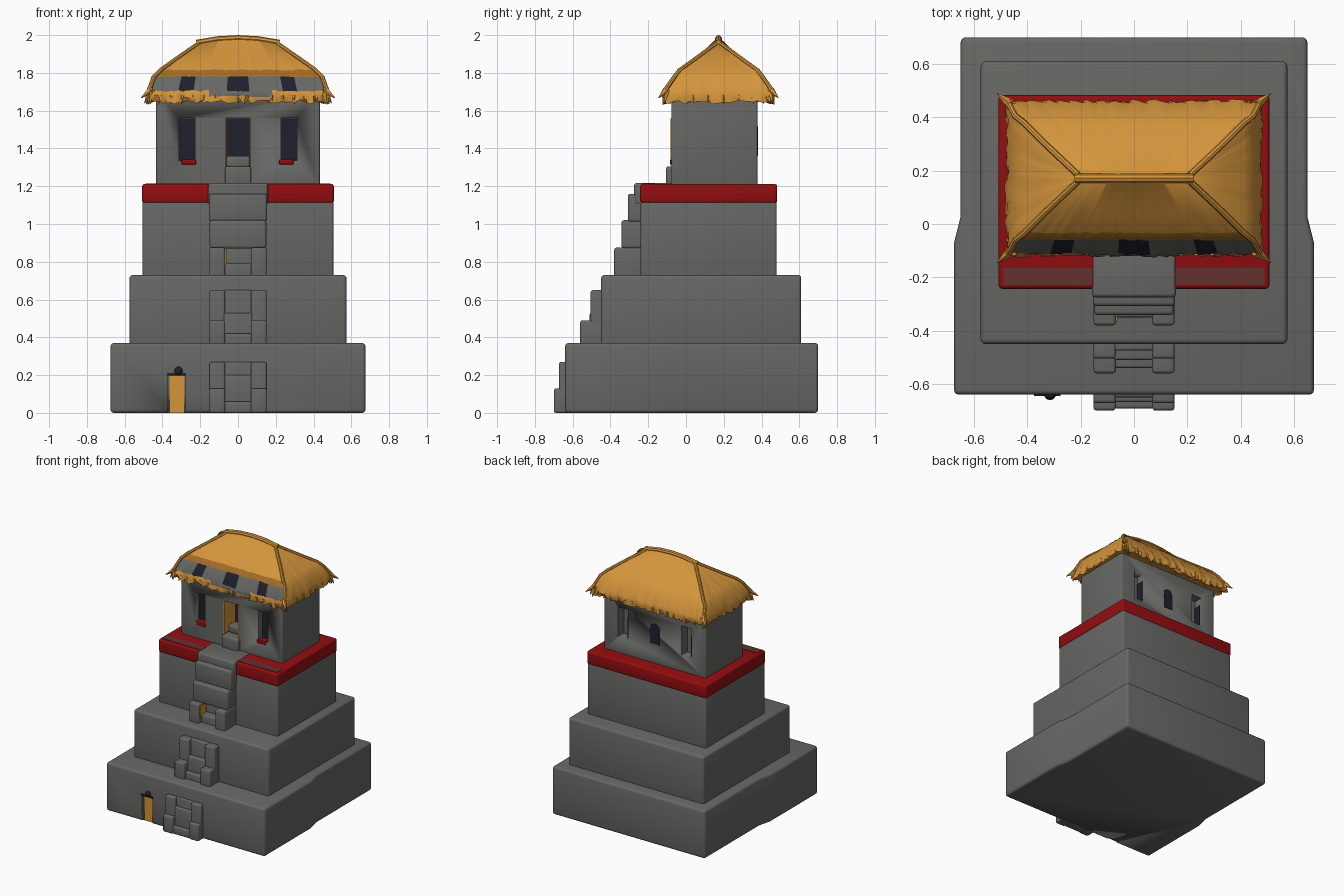
import bpy, bmesh, math, random
from mathutils import Vector, Matrix

random.seed(4)
cube = bpy.data.objects.get("Cube")
if cube:
    bpy.data.objects.remove(cube, do_unlink=True)


def material(name, r, g, b):
    m = bpy.data.materials.new(name)
    m.use_nodes = True
    m.diffuse_color = (r, g, b, 1)
    m.node_tree.nodes["Principled BSDF"].inputs["Base Color"].default_value = (r, g, b, 1)
    return m


STONE = material("grey stone", .135, .137, .128)
RED = material("red paint", .29, .004, .005)
DULL = material("dusty red", .13, .03, .03)
THATCH = material("golden thatch", .66, .3, .045)
SHADE = material("brown thatch", .36, .15, .022)
DARK = material("dark opening", .014, .014, .026)


def activate(ob):
    bpy.ops.object.select_all(action="DESELECT")
    ob.select_set(True)
    bpy.context.view_layer.objects.active = ob


def finish(bm, name, mats, bevel=0):
    bmesh.ops.recalc_face_normals(bm, faces=bm.faces)
    me = bpy.data.meshes.new(name)
    bm.to_mesh(me)
    bm.free()
    for m in mats:
        me.materials.append(m)
    ob = bpy.data.objects.new(name, me)
    bpy.context.collection.objects.link(ob)
    activate(ob)
    if bevel:
        mod = ob.modifiers.new("soft edges", "BEVEL")
        mod.width, mod.segments = bevel, 3
        bpy.ops.object.modifier_apply(modifier=mod.name)
    bpy.ops.object.shade_smooth_by_angle(angle=math.radians(40))
    return ob


def prism(name, outline, z0, z1, mat, bevel=0):
    bm = bmesh.new()
    base = bm.faces.new([bm.verts.new((x, y, z0)) for x, y in outline])
    top = bmesh.ops.extrude_face_region(bm, geom=[base])["geom"]
    verts = [v for v in top if isinstance(v, bmesh.types.BMVert)]
    bmesh.ops.translate(bm, verts=verts, vec=(0, 0, z1 - z0))
    return finish(bm, name, [mat], bevel)


def box(name, x, y, z, mat=STONE, bevel=0):
    outline = [(x[0], y[0]), (x[1], y[0]), (x[1], y[1]), (x[0], y[1])]
    return prism(name, outline, z[0], z[1], mat, bevel)


def carve(ob, x, y, z):
    cutter = box("cutter", x, y, z)
    cutter.hide_render = True
    mod = ob.modifiers.new("opening", "BOOLEAN")
    mod.operation, mod.solver, mod.object = "DIFFERENCE", "EXACT", cutter
    activate(ob)
    bpy.ops.object.modifier_apply(modifier=mod.name)
    bpy.data.objects.remove(cutter, do_unlink=True)


# Stepped platform
right = [(.675, -.64), (.675, -.07), (.65, .03), (.65, .7)]
lower = prism("lower_tier", right + [(-x, y) for x, y in reversed(right)], 0, .37, STONE, .018)
box("middle_tier", (-.575, .575), (-.45, .61), (.34, .73), STONE, .018)
box("upper_tier", (-.505, .505), (-.24, .48), (.7, 1.12), STONE, .012)
box("red_band", (-.508, .508), (-.243, .483), (1.11, 1.212), RED, .014)
for side, x in (("right", (-.49, -.155)), ("left", (.155, .49))):
    box("dusty_ledge_" + side, x, (-.228, -.165), (1.207, 1.215), DULL)

# Ground door
carve(lower, (-.37, -.28), (-.7, -.615), (-.05, .2))
box("ground_door", (-.362, -.284), (-.62, -.612), (0, .195), THATCH)
box("ground_door_lintel", (-.375, -.275), (-.645, -.62), (.197, .21), DARK)
bm = bmesh.new()
bmesh.ops.create_uvsphere(bm, u_segments=10, v_segments=6, radius=.023,
                          matrix=Matrix.Translation((-.315, -.638, .222)))
finish(bm, "door_ornament", [DARK])


# Stairs: rails on both sides and treads between, each part (front y, top z)
def flight(name, base, back, rails, treads):
    for i, (y, top) in enumerate(rails):
        for side, x in (("right", (-.152, -.068)), ("left", (.068, .152))):
            box(f"{name}_rail_{side}_{i}", x, (y, back), (base, top), STONE, .012)
    for i, (y, top) in enumerate(treads):
        box(f"{name}_tread_{i}", (-.075, .075), (y, back), (base, top), STONE, .01)


flight("lower_stair", 0, -.6, [(-.7, .13), (-.672, .27)], [(-.692, .06), (-.668, .2), (-.65, .27)])
flight("middle_stair", .34, -.42, [(-.56, .49), (-.505, .65)], [(-.54, .42), (-.51, .53), (-.475, .65)])
flight("upper_stair", .7, -.2, [(-.38, .875)], [(-.35, .79), (-.29, .88)])
for i, (y, z0, z1) in enumerate([(-.342, .87, 1.02), (-.308, 1.01, 1.16), (-.275, 1.1, 1.217)]):
    box(f"landing_block_{i}", (-.15 - i * .004, .15 + i * .004), (y, -.07), (z0, z1), STONE, .015)
box("niche_side", (-.069, -.062), (-.365, -.3), (.78, .86), THATCH)

# House with recessed openings
house = box("house_walls", (-.433, .433), (-.078, .378), (1.2, 1.7), STONE, .01)
carve(house, (-.065, .065), (-.2, .06), (1.215, 1.56))
box("house_doorway", (-.064, .064), (.052, .059), (1.3, 1.559), DARK)
for side, s in (("right", -1), ("left", 1)):
    box("door_jamb_" + side, sorted((s * .058, s * .064)), (-.082, .05), (1.31, 1.558), THATCH)
    w = (s * .27 - .042, s * .27 + .042)
    carve(house, w, (-.2, -.02), (1.335, 1.56))
    carve(house, w, (.31, .5), (1.335, 1.56))
    box("front_window_" + side, w, (-.028, -.021), (1.336, 1.559), DARK)
    sill = s * .258
    box("red_sill_" + side, (sill - .04, sill + .035), (-.084, -.03), (1.315, 1.342), RED, .004)
    box("back_window_shadow_" + side, (w[0] + .002, w[0] + .009), (.315, .37), (1.34, 1.5), DARK)
box("door_step", (-.07, .07), (-.105, .05), (1.2, 1.305), STONE, .012)
box("door_inner_step", (-.062, .062), (-.03, .052), (1.3, 1.36), STONE, .012)

# Arched back window plate
bm = bmesh.new()
arch = [(-.038, 1.36), (.038, 1.36)]
arch += [(.038 * math.cos(a), 1.48 + .035 * math.sin(a)) for a in [math.pi * i / 8 for i in range(9)]]
face = bm.faces.new([bm.verts.new((x, .376, z)) for x, z in arch])
ext = bmesh.ops.extrude_face_region(bm, geom=[face])["geom"]
bmesh.ops.translate(bm, verts=[v for v in ext if isinstance(v, bmesh.types.BMVert)], vec=(0, .006, 0))
finish(bm, "back_window", [DARK])

# Hipped thatch roof lofted through rectangular rings (half x, half y, height, raggedness)
RINGS = [(.21, .012, 1.955, 0), (.33, .125, 1.872, .002), (.41, .205, 1.815, .003),
         (.445, .232, 1.78, .003), (.472, .285, 1.705, .005), (.478, .29, 1.675, .008),
         (.475, .285, 1.645, .012), (.425, .22, 1.66, 0)]
CY, NX, NY = .172, 48, 22


def ring_points(hx, hy):
    steps = [(-1 + 2 * i / NX, -1) for i in range(NX)] + [(1, -1 + 2 * i / NY) for i in range(NY)]
    steps += [(-u, -v) for u, v in steps]
    return [(u * hx, v * hy) for u, v in steps]


bm = bmesh.new()
loops = []
for k, (hx, hy, z, rag) in enumerate(RINGS):
    loop = []
    for x, y in ring_points(hx, hy):
        rise = .025 * (1 - (x / hx) ** 2) if k == 0 else 0
        j = [random.uniform(-rag, rag) for _ in range(3)]
        loop.append(bm.verts.new((x + j[0], CY + y + j[1], z + rise + j[2])))
    loops.append(loop)
bm.faces.new(loops[0])
bm.faces.new(loops[-1])
for k, (a, b) in enumerate(zip(loops, loops[1:])):
    for i in range(len(a)):
        n = (i + 1) % len(a)
        f = bm.faces.new((a[i], a[n], b[n], b[i]))
        x = f.calc_center_median().x
        opening = abs(x) < .06 or abs(abs(x) - .275) < .036
        if i < NX and abs(x) < .455:
            if k == 2:
                f.material_index = 1
            elif k == 3:
                f.material_index = 3 if opening else 2
            elif k == 4 and abs(x - .015) < .17:
                f.material_index = 2
finish(bm, "thatch_roof", [THATCH, SHADE, STONE, DARK])


# Ridge and hip rolls
def roll(name, points, radius):
    cu = bpy.data.curves.new(name, "CURVE")
    cu.dimensions, cu.bevel_depth, cu.bevel_resolution, cu.use_fill_caps = "3D", radius, 2, True
    sp = cu.splines.new("POLY")
    sp.points.add(len(points) - 1)
    for p, co in zip(sp.points, points):
        p.co = (*co, 1)
    cu.materials.append(THATCH)
    ob = bpy.data.objects.new(name, cu)
    bpy.context.collection.objects.link(ob)
    activate(ob)
    bpy.ops.object.convert(target="MESH")
    bpy.ops.object.shade_smooth_by_angle(angle=math.radians(40))


roll("ridge_roll", [(t * .22, CY, 1.982 - .025 * t * t) for t in (-1, -.5, 0, .5, 1)], .018)
for sx in (-1, 1):
    for sy in (-1, 1):
        roll("hip_roll", [(sx * hx, CY + sy * hy, z) for hx, hy, z, _ in RINGS[:5]], .012)

# Straw tufts around the eaves, larger at the corners
bm = bmesh.new()


def tuft(x, y, z, lean, length, radius):
    d = Vector(lean).normalized()
    m = Matrix.Translation(Vector((x, y, z)) + d * length / 2) @ d.to_track_quat("Z", "Y").to_matrix().to_4x4()
    bmesh.ops.create_cone(bm, cap_ends=True, segments=5, radius1=radius, radius2=.002, depth=length, matrix=m)


for x, y in ring_points(.47, .282)[::3]:
    tuft(x, CY + y, 1.68, (x * .5, y * .8, -1), random.uniform(.025, .05), .01)
for sx in (-1, 1):
    for sy in (-1, 1):
        for dx, dy, drop in ((.3, .1, .6), (.2, .2, 1), (.1, .3, 1.1), (.5, .4, .4)):
            tuft(sx * .46, CY + sy * .275, 1.71, (sx * dx, sy * dy, -drop), .08, .022)
finish(bm, "eave_straw", [THATCH])
